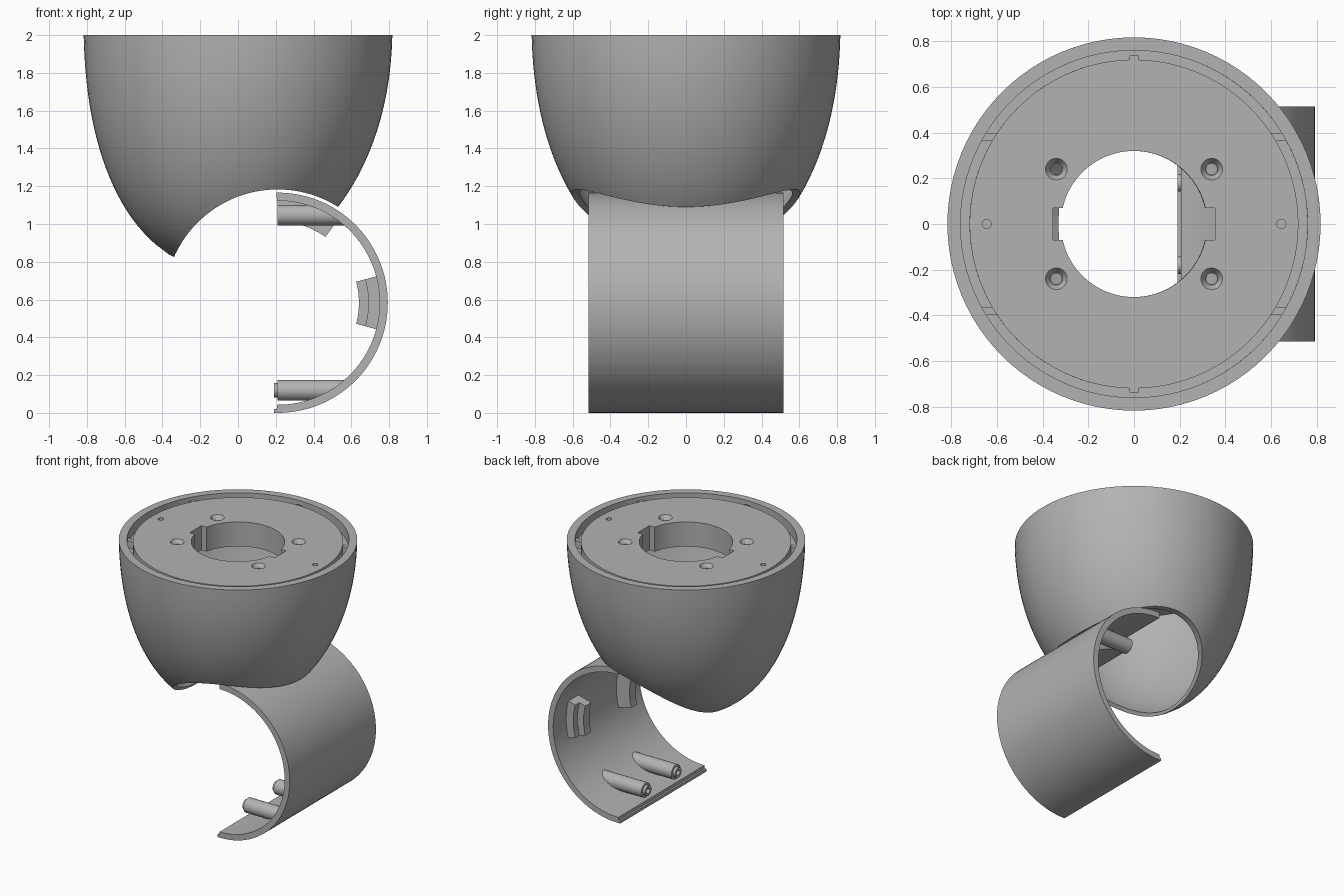
import bpy, bmesh, math
from mathutils import Matrix, Vector

if "Cube" in bpy.data.objects:
    bpy.data.objects.remove(bpy.data.objects["Cube"])

CX, CZ = 0.21, 0.583          # axis of the half sleeve (runs along y)
grey = bpy.data.materials.new("plain_grey")
grey.diffuse_color = (0.45, 0.45, 0.45, 1)
grey.use_nodes = True
grey.node_tree.nodes["Principled BSDF"].inputs["Base Color"].default_value = grey.diffuse_color


def finish(name, bm):
    bmesh.ops.recalc_face_normals(bm, faces=bm.faces)
    me = bpy.data.meshes.new(name)
    bm.to_mesh(me)
    bm.free()
    ob = bpy.data.objects.new(name, me)
    bpy.context.collection.objects.link(ob)
    me.materials.append(grey)
    return ob


def cyl(name, p0, p1, r0, r1=None, seg=32):
    p0, p1 = Vector(p0), Vector(p1)
    d = p1 - p0
    m = Matrix.Translation((p0 + p1) / 2) @ d.to_track_quat('Z', 'Y').to_matrix().to_4x4()
    bm = bmesh.new()
    bmesh.ops.create_cone(bm, cap_ends=True, segments=seg, radius1=r0,
                          radius2=r0 if r1 is None else r1, depth=d.length, matrix=m)
    return finish(name, bm)


def box(name, c, s):
    bm = bmesh.new()
    bmesh.ops.create_cube(bm, size=1, matrix=Matrix.Translation(c) @ Matrix.Diagonal((*s, 1)))
    return finish(name, bm)


def arc_block(name, r0, r1, a0, a1, y0, y1, n=24):
    """Ring segment around the sleeve axis, angles in degrees."""
    angs = [math.radians(a0 + (a1 - a0) * i / n) for i in range(n + 1)]
    pts = [(r1, a) for a in angs] + [(r0, a) for a in reversed(angs)]
    bm = bmesh.new()
    rows = [[bm.verts.new((CX + r * math.cos(a), y, CZ + r * math.sin(a))) for r, a in pts]
            for y in (y0, y1)]
    k = len(pts)
    for i in range(k):
        j = (i + 1) % k
        bm.faces.new((rows[0][i], rows[0][j], rows[1][j], rows[1][i]))
    for row in rows:
        for i in range(n):
            bm.faces.new((row[i], row[i + 1], row[k - 2 - i], row[k - 1 - i]))
    return finish(name, bm)


def boolean(ob, tool, op='DIFFERENCE'):
    tool.hide_render = True
    bpy.context.view_layer.objects.active = ob
    mod = ob.modifiers.new("cut", 'BOOLEAN')
    mod.operation, mod.object, mod.solver = op, tool, 'EXACT'
    bpy.ops.object.modifier_apply(modifier=mod.name)
    bpy.data.objects.remove(tool)


# Cup shell: bowl wall, rim groove, top plate and socket in one turned profile
def bowl_r(z):
    return 0.818 * math.sqrt(1 - ((2.08 - z) / 1.33) ** 2.2)


N = 24
zs = [0.79 + 1.21 * i / N for i in range(N + 1)]
profile = [(bowl_r(z), z) for z in zs]
profile += [(0.76, 2.0), (0.76, 1.92), (0.72, 1.92), (0.72, 1.985), (0.32, 1.985),
            (0.32, 1.80), (0.37, 1.80), (0.37, 1.88)]
profile += [(bowl_r(z) - 0.042, z) for z in [1.88 - 1.09 * i / N for i in range(N + 1)]]

bm = bmesh.new()
SEG = 96
rings = []
for i in range(SEG):
    a = 2 * math.pi * i / SEG
    rings.append([bm.verts.new((r * math.cos(a) - 0.035 * ((2 - z) / 0.9) ** 2,
                                r * math.sin(a), z)) for r, z in profile])
for i in range(SEG):
    A, B = rings[i], rings[(i + 1) % SEG]
    for j in range(len(profile)):
        k = (j + 1) % len(profile)
        bm.faces.new((A[j], B[j], B[k], A[k]))
cup = finish("cup_shell", bm)

# Saddle cut that clears the sleeve
boolean(cup, cyl("saddle_cutter", (CX, -1.2, CZ), (CX, 1.2, CZ), 0.6, seg=128))

# Socket notches, pin holes and countersunk screw holes
for s in (-1, 1):
    boolean(cup, box("notch_cutter", (s * 0.315, 0, 1.9), (0.08, 0.14, 0.4)))
    boolean(cup, cyl("pin_cutter", (s * 0.645, 0, 1.94), (s * 0.645, 0, 2.05), 0.02, seg=16))
    for t in (-1, 1):
        x, y = s * 0.34, t * 0.24
        boolean(cup, cyl("sink_cutter", (x, y, 1.955), (x, y, 1.995), 0.028, 0.054))
        boolean(cup, cyl("screw_cutter", (x, y, 1.80), (x, y, 1.97), 0.024, seg=20))

# Small bridges across the rim groove
parts = [cup]
for t in (-1, 1):
    parts.append(box("groove_key", (0, t * 0.728, 1.95), (0.04, 0.02, 0.06)))
    for s in (-1, 1):
        parts.append(box("groove_bridge", (s * 0.635, t * 0.382, 1.945), (0.075, 0.035, 0.06)))

# Half sleeve with a thin locating lip
parts.append(arc_block("half_sleeve", 0.54, 0.583, -90.5, 90.5, -0.515, 0.515, 64))
parts.append(arc_block("sleeve_lip", 0.563, 0.583, -92, -90.5, -0.515, 0.515, 2))

# Inner spacer blocks, stepped on their inner face
parts.append(arc_block("top_spacer", 0.43, 0.55, 54, 90, -0.14, 0.14))
for s in (-1, 1):
    y0, y1 = sorted((s * 0.24, s * 0.36))
    parts.append(arc_block("side_spacer_base", 0.48, 0.55, -15, 15, y0, y1))
    y0, y1 = sorted((s * 0.24, s * 0.31))
    parts.append(arc_block("side_spacer_step", 0.43, 0.49, -15, 15, y0, y1))

# Screw posts, trimmed to stay inside the sleeve
for z, up in ((0.12, False), (1.046, True)):
    for y in (-0.18, 0.18):
        post = cyl("screw_post", (0.21, y, z), (0.62, y, z), 0.055)
        boolean(post, cyl("trim", (CX, -1, CZ), (CX, 1, CZ), 0.565, seg=128), 'INTERSECT')
        boolean(post, cyl("bore", (0.1, y, z), (0.33, y, z), 0.02, seg=16))
        parts.append(post)
        if not up:
            tip = cyl("post_tip", (0.19, y, z), (0.23, y, z), 0.038)
            boolean(tip, cyl("bore", (0.1, y, z), (0.33, y, z), 0.02, seg=16))
            parts.append(tip)

# Smooth curved faces, keep edges crisp
bpy.ops.object.select_all(action='DESELECT')
for ob in parts:
    ob.select_set(True)
bpy.context.view_layer.objects.active = cup
bpy.ops.object.shade_smooth_by_angle(angle=math.radians(30))
